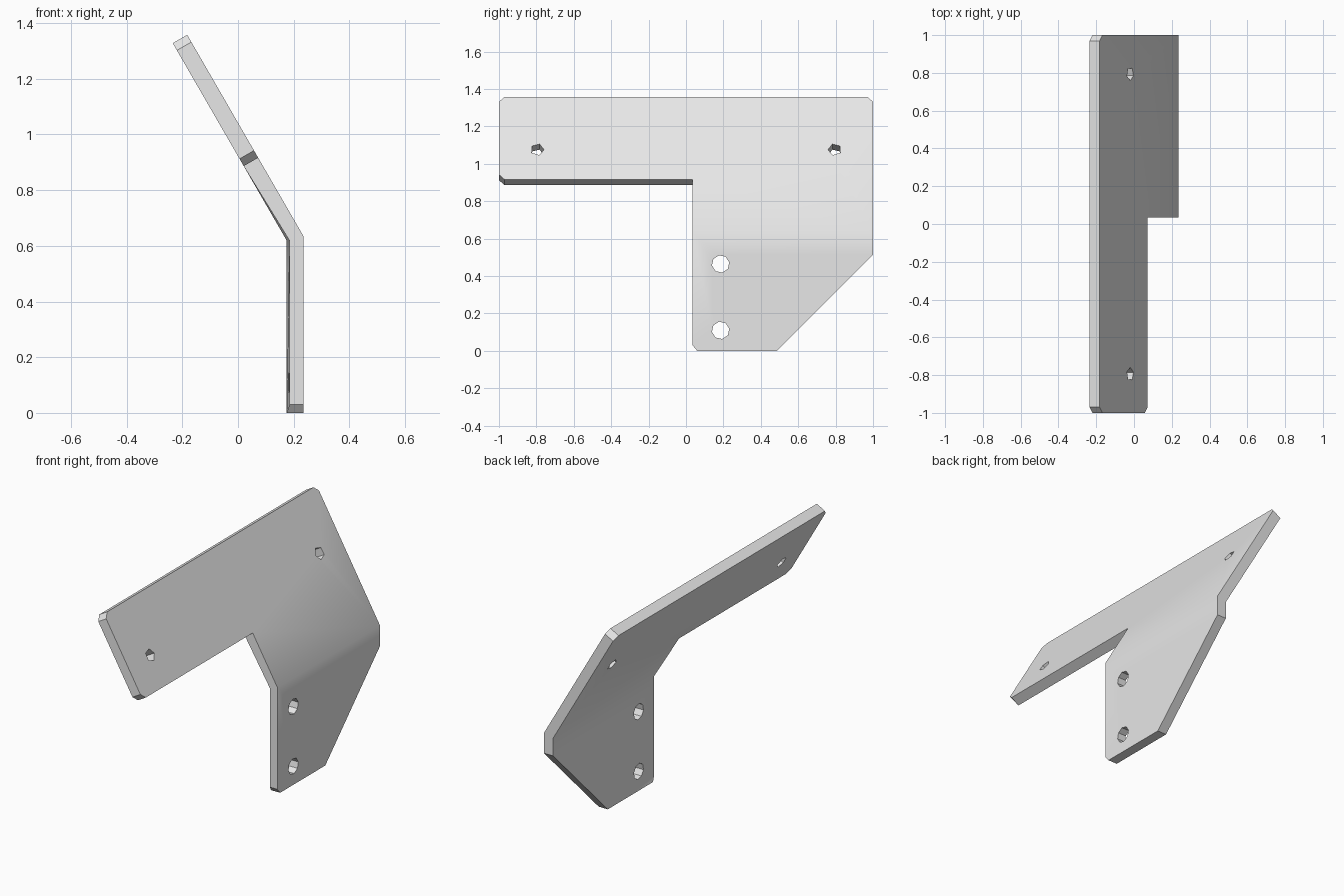
import bpy
import bmesh
from math import radians, sin, cos, tan
from mathutils import Vector, Matrix

cube = bpy.data.objects.get("Cube")
if cube:
    bpy.data.objects.remove(cube)

BEND_X, BEND_Z, THICK = 0.235, 0.635, 0.06
TILT = radians(30)
NORMAL = Vector((cos(TILT), 0, sin(TILT)))
UP = Vector((-sin(TILT), 0, cos(TILT)))
NOTCH = 0.035

# Flat pattern: (y, distance above the bend line)
lower = [(NOTCH, 0), (NOTCH, -0.605), (0.06, -0.635), (0.485, -0.635), (1, -0.12), (1, 0)]
upper = [(1, 0), (1, 0.805), (0.97, 0.835), (-0.97, 0.835), (-1, 0.805),
         (-1, 0.355), (-0.97, 0.325), (NOTCH, 0.325), (NOTCH, 0)]


def outer(y, s):
    base = Vector((BEND_X, y, BEND_Z))
    return base + (UP * s if s > 0 else Vector((0, 0, s)))


def inner(y, s):
    if s > 0:
        return outer(y, s) - NORMAL * THICK
    # The inner edge beside the notch is slightly eased
    ease = 0.01 if y == NOTCH else 0
    drop = THICK * tan(TILT / 2) if s == 0 else 0
    return outer(y, s) - Vector((THICK - ease, 0, drop))


# Bent plate
bm = bmesh.new()
points = set(lower + upper)
front = {p: bm.verts.new(outer(*p)) for p in points}
back = {p: bm.verts.new(inner(*p)) for p in points}
for panel in (lower, upper):
    bm.faces.new([front[p] for p in panel])
    bm.faces.new([back[p] for p in reversed(panel)])
    for a, b in zip(panel, panel[1:]):
        bm.faces.new([front[b], front[a], back[a], back[b]])
bmesh.ops.recalc_face_normals(bm, faces=bm.faces)
bmesh.ops.triangulate(bm, faces=[f for f in bm.faces if len(f.verts) > 4])
mesh = bpy.data.meshes.new("bent_plate")
bm.to_mesh(mesh)
bm.free()
plate = bpy.data.objects.new("bent_plate", mesh)
bpy.context.collection.objects.link(plate)

# Single grey finish
grey = bpy.data.materials.new("plain_grey")
grey.use_nodes = True
color = (0.8, 0.8, 0.8, 1)
grey.diffuse_color = color
grey.node_tree.nodes["Principled BSDF"].inputs["Base Color"].default_value = color
mesh.materials.append(grey)


# Bolt holes, drilled square to each panel
def drill(y, s, radius, sides, axis, spin):
    cut = bmesh.new()
    turn = axis.to_track_quat('Z', 'Y').to_matrix().to_4x4()
    place = Matrix.Translation(outer(y, s)) @ turn @ Matrix.Rotation(spin, 4, 'Z')
    bmesh.ops.create_cone(cut, cap_ends=True, segments=sides, radius1=radius,
                          radius2=radius, depth=0.3, matrix=place)
    data = bpy.data.meshes.new("hole_cutter")
    cut.to_mesh(data)
    cut.free()
    cutter = bpy.data.objects.new("hole_cutter", data)
    cutter.hide_render = True
    bpy.context.collection.objects.link(cutter)
    mod = plate.modifiers.new("hole", 'BOOLEAN')
    mod.operation = 'DIFFERENCE'
    mod.solver = 'EXACT'
    mod.object = cutter
    bpy.ops.object.modifier_apply(modifier=mod.name)
    bpy.data.objects.remove(cutter)


bpy.ops.object.select_all(action='DESELECT')
plate.select_set(True)
bpy.context.view_layer.objects.active = plate
for z in (0.11, 0.465):
    drill(0.185, z - BEND_Z, 0.047, 8, Vector((1, 0, 0)), radians(10))
for side in (-1, 1):
    drill(side * 0.795, 0.51, 0.036, 5, NORMAL, radians(20 * side))

bpy.ops.object.shade_smooth_by_angle(angle=radians(35))
